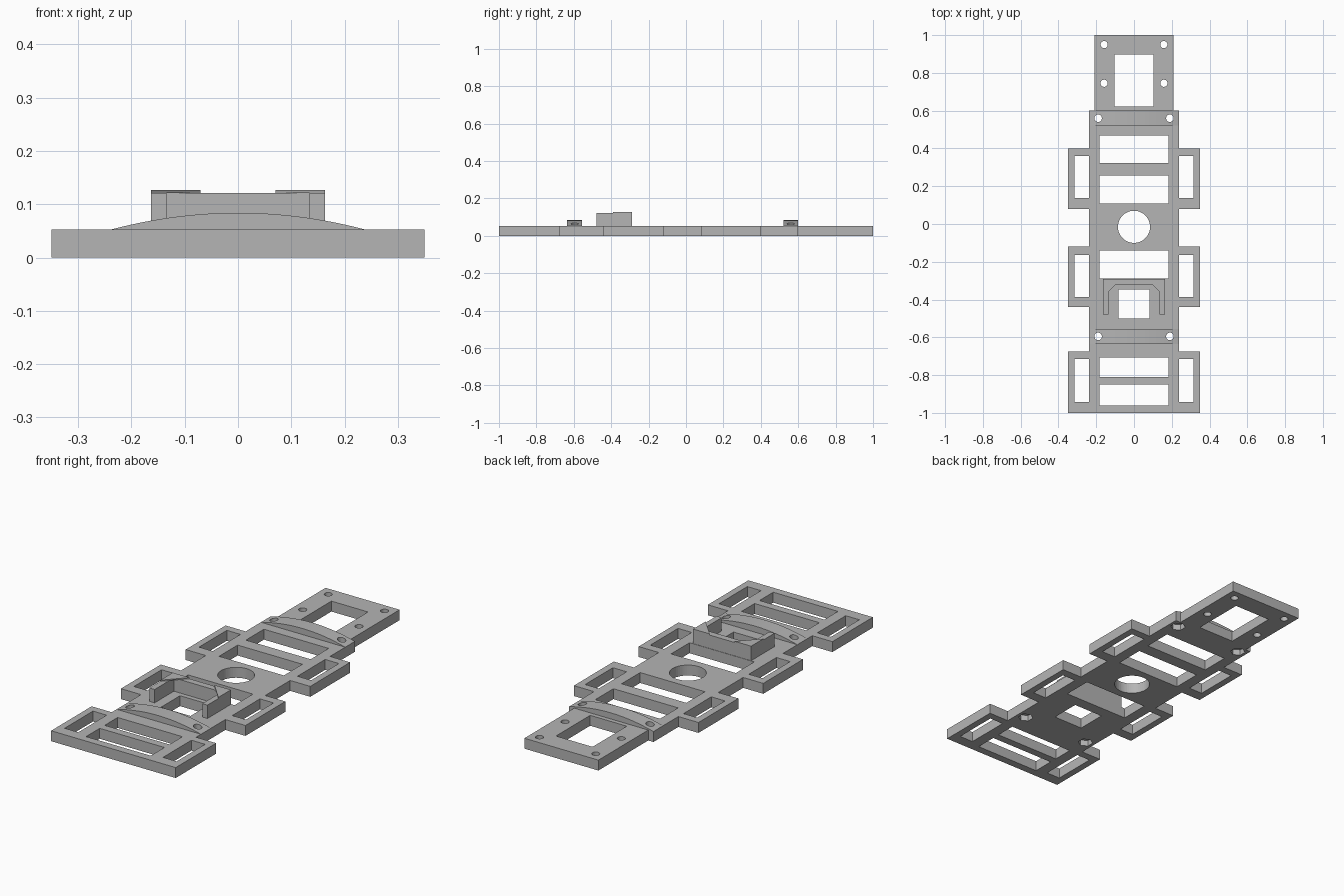
import bpy, bmesh, math
from mathutils import Matrix

if "Cube" in bpy.data.objects:
    bpy.data.objects.remove(bpy.data.objects["Cube"], do_unlink=True)

T = 0.053      # plate thickness
HOLDER_Z = 0.121

grey = bpy.data.materials.new("plain grey")
grey.use_nodes = True
grey.diffuse_color = (0.46, 0.46, 0.46, 1)
grey.node_tree.nodes["Principled BSDF"].inputs["Base Color"].default_value = grey.diffuse_color


def finish(bm, name):
    bmesh.ops.recalc_face_normals(bm, faces=bm.faces)
    mesh = bpy.data.meshes.new(name)
    bm.to_mesh(mesh)
    bm.free()
    mesh.materials.append(grey)
    obj = bpy.data.objects.new(name, mesh)
    bpy.context.collection.objects.link(obj)
    return obj


def prism(bm, points, offset):
    """Extrude a closed 3D polygon along an offset vector."""
    face = bm.faces.new([bm.verts.new(p) for p in points])
    ext = bmesh.ops.extrude_face_region(bm, geom=[face])
    verts = [v for v in ext["geom"] if isinstance(v, bmesh.types.BMVert)]
    bmesh.ops.translate(bm, verts=verts, vec=offset)


def slab(bm, outline, z0, z1):
    prism(bm, [(x, y, z0) for x, y in outline], (0, 0, z1 - z0))


def box(bm, x0, x1, y0, y1, z0=-0.1, z1=0.2):
    slab(bm, [(x0, y0), (x1, y0), (x1, y1), (x0, y1)], z0, z1)


def drill(bm, x, y, r, z0=-0.1, z1=0.2, sides=32):
    bmesh.ops.create_cone(bm, cap_ends=True, segments=sides, radius1=r, radius2=r,
                          depth=z1 - z0, matrix=Matrix.Translation((x, y, (z0 + z1) / 2)))


def cut(obj, cutter):
    mod = obj.modifiers.new("cut", 'BOOLEAN')
    mod.operation = 'DIFFERENCE'
    mod.solver = 'EXACT'
    mod.object = cutter
    bpy.context.view_layer.objects.active = obj
    bpy.ops.object.modifier_apply(modifier=mod.name)


# Plate outline: narrow rear tab, body and three pairs of side ears
TAB, BODY, EAR = 0.208, 0.237, 0.35
ears = [(0.40, 0.08), (-0.12, -0.44), (-0.675, -1.0)]
right_side = [(TAB, 1.0), (TAB, 0.6), (BODY, 0.6)]
for top, bottom in ears:
    right_side += [(BODY, top), (EAR, top), (EAR, bottom)]
    if bottom > -1:
        right_side.append((BODY, bottom))
bm = bmesh.new()
slab(bm, right_side + [(-x, y) for x, y in reversed(right_side)], 0, T)
plate = finish(bm, "base_plate")

# Arched cross bridges
bridges = []
for name, y0, y1 in (("rear_bridge", 0.522, 0.6), ("front_bridge", -0.636, -0.555)):
    bm = bmesh.new()
    n = 24
    xs = [BODY * (2 * i / n - 1) for i in range(n + 1)]
    prism(bm, [(x, y0, T + 0.031 * (1 - (x / BODY) ** 2)) for x in xs], (0, y1 - y0, 0))
    bridges.append(finish(bm, name))

# Openings through the plate and bridges
bm = bmesh.new()
for y0, y1 in ((0.323, 0.468), (0.108, 0.257), (-0.288, -0.14), (-0.81, -0.706), (-0.96, -0.85)):
    box(bm, -0.182, 0.182, y0, y1)
box(bm, -0.103, 0.103, 0.622, 0.897)
box(bm, -0.083, 0.083, -0.5, -0.347)
drill(bm, 0, -0.015, 0.085, sides=48)
pockets = bmesh.new()
for s in (-1, 1):
    for y0, y1 in ((0.137, 0.36), (-0.386, -0.164), (-0.942, -0.714)):
        a, b = sorted((s * 0.238, s * 0.315))
        box(bm, a, b, y0, y1)
    for y in (0.95, 0.745):
        drill(bm, s * 0.158, y, 0.019)
    for y in (0.56, -0.595):
        drill(bm, s * 0.19, y, 0.02)
        drill(pockets, s * 0.19, y, 0.036, z1=0.03, sides=6)
openings = finish(bm, "openings_cutter")
nut_pockets = finish(pockets, "nut_pocket_cutter")
cut(plate, openings)
cut(plate, nut_pockets)
for bridge in bridges:
    cut(bridge, openings)
for cutter in (openings, nut_pockets):
    bpy.data.objects.remove(cutter, do_unlink=True)

# U-shaped holder open to the front
OUT, IN, BACK, TIP = 0.163, 0.134, -0.29, -0.478
bm = bmesh.new()
slab(bm, [(-OUT, TIP), (-IN, TIP), (-IN, -0.323), (IN, -0.323),
          (IN, TIP), (OUT, TIP), (OUT, BACK), (-OUT, BACK)], T, HOLDER_Z)
finish(bm, "holder_wall")

# Triangular retaining corners on top of the holder
for name, s in (("left_corner_tab", 1), ("right_corner_tab", -1)):
    bm = bmesh.new()
    slab(bm, [(s * OUT, BACK), (s * 0.07, BACK), (s * OUT, -0.39)], HOLDER_Z, 0.127)
    finish(bm, name)
